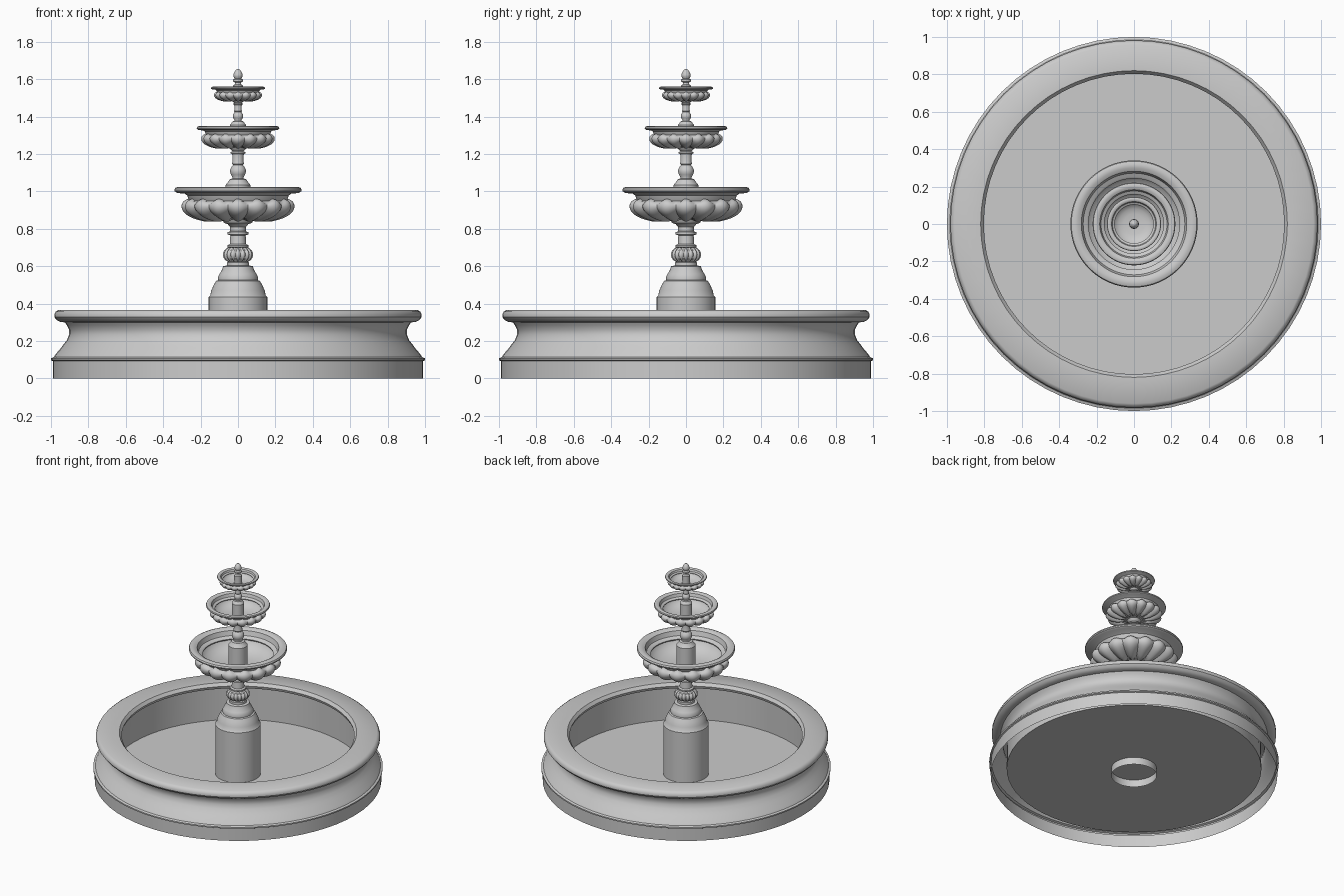
import bpy, bmesh, math
from math import sin, cos, pi, sqrt

if "Cube" in bpy.data.objects:
    bpy.data.objects.remove(bpy.data.objects["Cube"])

stone = bpy.data.materials.new("grey stone")
stone.use_nodes = True
GREY = (0.6, 0.6, 0.6, 1)
stone.diffuse_color = GREY
stone.node_tree.nodes["Principled BSDF"].inputs["Base Color"].default_value = GREY

LOBES = 16


def lathe(name, profile, segments=64, scale=1, base=0, depth=0):
    """Spin (radius, height[, lobe weight]) points; lobes swell along the profile normal."""
    bm = bmesh.new()
    rows = []
    for i, p in enumerate(profile):
        r, z = p[0], p[1]
        weight = p[2] if len(p) > 2 else 0
        a, b = profile[max(i - 1, 0)], profile[min(i + 1, len(profile) - 1)]
        dr, dz = b[0] - a[0], b[1] - a[1]
        length = math.hypot(dr, dz) or 1
        if r == 0:
            rows.append([bm.verts.new((0, 0, base + z * scale))] * segments)
            continue
        row = []
        for k in range(segments):
            t = 2 * pi * k / segments
            # front lobe is centred on the -y axis
            swell = depth * sqrt(max(0, weight - sin(t * LOBES / 2) ** 2))
            rr, zz = (r + swell * dz / length) * scale, (z - swell * dr / length) * scale
            row.append(bm.verts.new((rr * sin(t), -rr * cos(t), base + zz)))
        rows.append(row)
    for low, high in zip(rows, rows[1:]):
        for k in range(segments):
            n = (k + 1) % segments
            quad = list(dict.fromkeys((low[k], low[n], high[n], high[k])))
            bm.faces.new(quad)
    mesh = bpy.data.meshes.new(name)
    bm.to_mesh(mesh)
    bm.free()
    obj = bpy.data.objects.new(name, mesh)
    bpy.context.collection.objects.link(obj)
    mesh.materials.append(stone)
    bpy.ops.object.select_all(action='DESELECT')
    obj.select_set(True)
    bpy.context.view_layer.objects.active = obj
    bpy.ops.object.shade_smooth_by_angle(angle=math.radians(35))
    return obj


# Ground basin: plinth, scooped side, rounded coping and inner wall
lathe("basin_wall", [
    (.99, 0), (.99, .093), (1, .098), (1, .108), (.985, .114), (.975, .13),
    (.945, .165), (.935, .18), (.915, .205), (.903, .235), (.903, .26),
    (.915, .285), (.925, .3), (.95, .302), (.97, .312), (.982, .328),
    (.982, .342), (.975, .357), (.96, .367), (.82, .367), (.803, .345),
    (.81, .325), (.875, .3), (.88, .055)])
lathe("basin_floor", [(.88, .055), (0, .055)])

# Main pedestal, with a lobed vase in the middle
lathe("pedestal", [
    (.157, 0), (.157, .435), (.148, .445), (.143, .47), (.13, .5), (.117, .522),
    (.106, .526), (.106, .545), (.098, .56), (.085, .582), (.08, .6), (.06, .604),
    (.06, .62), (.048, .625)])
vase = []
for i in range(13):
    t = i / 12
    vase.append((.047 + .024 * sin(pi * t), .622 + .08 * t, sin(pi * t)))
lathe("pedestal_vase", vase, segments=128, depth=.01)
lathe("pedestal_neck", [
    (.05, .698), (.057, .703), (.057, .712), (.044, .718), (.041, .765), (.055, .77),
    (.055, .782), (.042, .788), (.042, .81), (.055, .825), (.075, .832), (.085, .85)])

# Lobed bowl, built once at full size with its foot at zero
bowl = [(.06, 0)]
for i in range(21):
    t = i / 20
    a = math.radians(8 + 115 * t)
    weight = min(1, 5 * t, 4.5 * (1 - t))
    bowl.append((.06 + .22 * sin(a), .076 - .07 * cos(a), weight))
bowl += [(.243, .121), (.252, .13), (.275, .135), (.285, .143), (.325, .147),
         (.338, .155), (.34, .163), (.335, .174), (.32, .18), (.3, .178), (.282, .168),
         (.275, .145), (.262, .105), (.235, .07), (.19, .045), (.13, .03), (0, .025)]

for name, scale, top in (("lower", 1, 1.025), ("middle", .65, 1.35), ("upper", .425, 1.56)):
    lathe(name + "_bowl", bowl, segments=128, scale=scale, base=top - .18 * scale, depth=.022)

# Baluster columns standing inside the lower and middle bowls
column = [
    (.066, 0), (.066, .17), (.058, .18), (.05, .19), (.045, .2), (.03, .204), (.03, .212),
    (.038, .225), (.043, .24), (.041, .255), (.032, .27), (.026, .276), (.031, .283),
    (.031, .288), (.029, .295), (.031, .335), (.04, .338), (.04, .345), (.03, .35),
    (.045, .365), (.05, .375)]
lathe("lower_column", column, segments=48, base=.865)
lathe("middle_column", column, segments=48, scale=.65, base=1.245)

# Finial in the upper bowl
lathe("finial", [
    (.026, 1.495), (.026, 1.565), (.018, 1.572), (.016, 1.582), (.026, 1.588), (.026, 1.598),
    (.018, 1.604), (.024, 1.614), (.025, 1.624), (.019, 1.64), (.01, 1.651), (0, 1.655)],
    segments=32)
